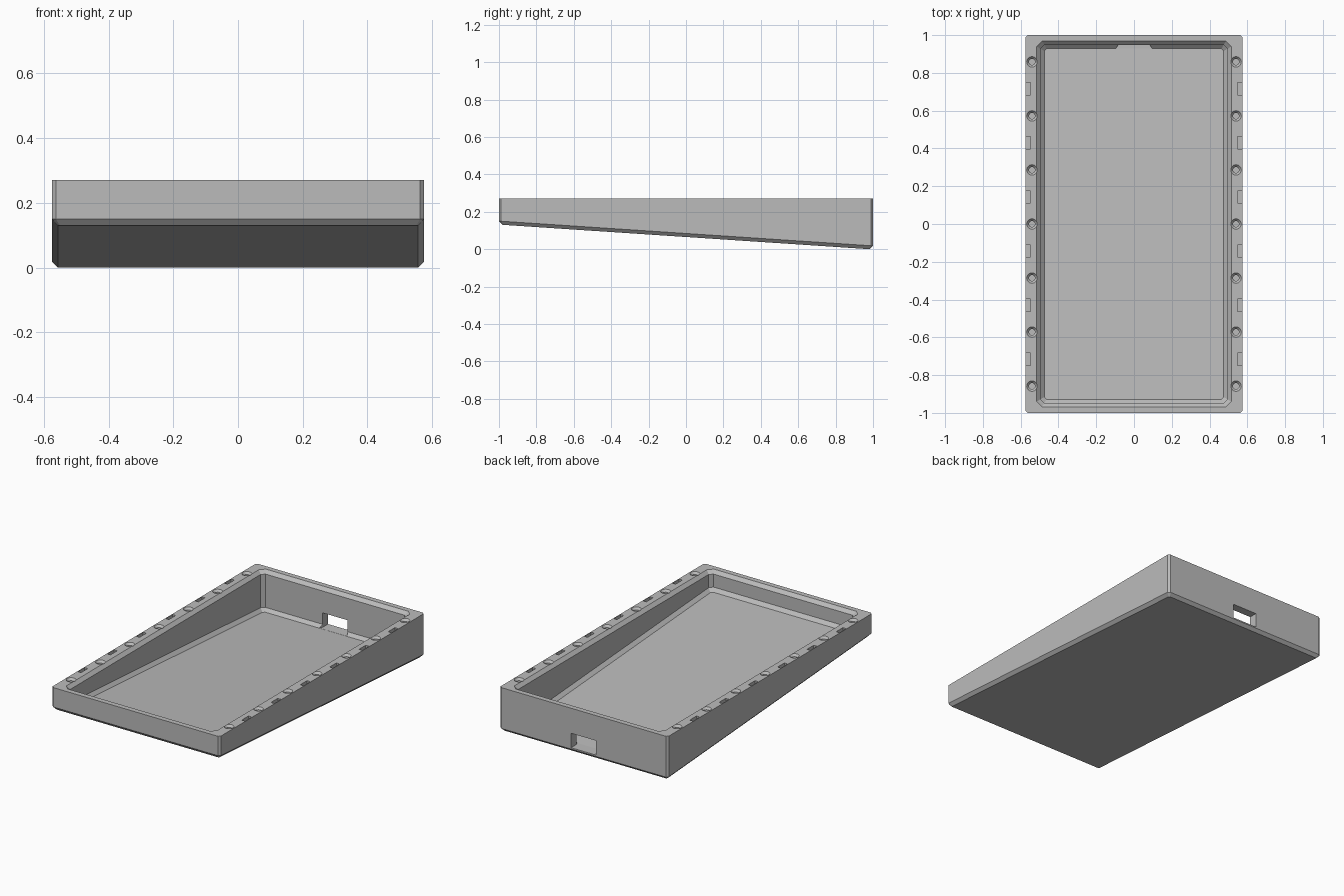
import bpy, bmesh, math

if "Cube" in bpy.data.objects:
    bpy.data.objects.remove(bpy.data.objects["Cube"])

TOP = 0.27
SLOPE = 0.0663


def sloped(offset):
    """Height rule for a plane parallel to the slanted underside."""
    return lambda y: 0.065 - SLOPE * y + offset


def flat(z):
    return lambda y: z


def plate_ring(hx, hy, cut, height):
    """Rectangle with clipped corners, laid on a height rule."""
    quarter = [(hx, hy - cut), (hx - cut, hy)]
    pts = []
    for sx, sy in ((1, 1), (-1, 1), (-1, -1), (1, -1)):
        corner = [(x * sx, y * sy) for x, y in quarter]
        pts += corner if sx * sy > 0 else corner[::-1]
    return [(x, y, height(y)) for x, y in pts]


def circle_ring(cx, cy, r, z, sides=24):
    turn = 2 * math.pi / sides
    return [(cx + r * math.cos(i * turn), cy + r * math.sin(i * turn), z)
            for i in range(sides)]


def loft(bm, rings):
    """Skin a stack of rings and cap both ends."""
    loops = [[bm.verts.new(p) for p in ring] for ring in rings]
    n = len(loops[0])
    for a, b in zip(loops, loops[1:]):
        for i in range(n):
            j = (i + 1) % n
            bm.faces.new((a[i], a[j], b[j], b[i]))
    bm.faces.new(loops[0][::-1])
    bm.faces.new(loops[-1])


def make_object(name, stacks):
    bm = bmesh.new()
    for rings in stacks:
        loft(bm, rings)
    bmesh.ops.recalc_face_normals(bm, faces=bm.faces)
    mesh = bpy.data.meshes.new(name)
    bm.to_mesh(mesh)
    bm.free()
    obj = bpy.data.objects.new(name, mesh)
    bpy.context.collection.objects.link(obj)
    return obj


def cut(target, cutter):
    cutter.hide_render = True
    mod = target.modifiers.new(cutter.name, 'BOOLEAN')
    mod.operation = 'DIFFERENCE'
    mod.solver = 'EXACT'
    mod.object = cutter
    bpy.context.view_layer.objects.active = target
    bpy.ops.object.modifier_apply(modifier=mod.name)
    bpy.data.objects.remove(cutter)


# Grey plastic
grey = bpy.data.materials.new("grey_plastic")
grey.use_nodes = True
colour = (0.5, 0.5, 0.5, 1)
grey.diffuse_color = colour
grey.node_tree.nodes["Principled BSDF"].inputs["Base Color"].default_value = colour

# Wedge-shaped outer body with a bevelled underside
tray = make_object("tray_case", [[
    plate_ring(0.557, 0.982, 0.006, sloped(0)),
    plate_ring(0.575, 1.0, 0.012, sloped(0.019)),
    plate_ring(0.575, 1.0, 0.012, flat(TOP)),
]])
tray.data.materials.append(grey)

# Hollow with bevelled floor edge and bevelled rim
cut(tray, make_object("cavity", [[
    plate_ring(0.475, 0.928, 0.012, sloped(0.022)),
    plate_ring(0.495, 0.948, 0.02, sloped(0.042)),
    plate_ring(0.495, 0.948, 0.02, flat(TOP - 0.02)),
    plate_ring(0.525, 0.978, 0.032, flat(TOP + 0.01)),
]]))

# Countersunk screw holes along both long rims
PITCH = 0.286
holes = []
for side in (-1, 1):
    for i in range(-3, 4):
        profile = ((0.016, -0.07), (0.016, -0.013), (0.028, 0), (0.037, 0.01))
        holes.append([circle_ring(side * 0.54, i * PITCH, r, TOP + dz)
                      for r, dz in profile])
cut(tray, make_object("screw_holes", holes))

# Clip slots between the holes
slots = []
for side in (-1, 1):
    for i in range(-3, 3):
        y = (i + 0.5) * PITCH
        slots.append([[(side * x, y + dy, z) for x, dy in
                       ((0.549, -0.033), (0.571, -0.033), (0.571, 0.033), (0.549, 0.033))]
                      for z in (TOP - 0.03, TOP + 0.02)])
cut(tray, make_object("clip_slots", slots))

# Port opening through the back wall, flared on the inside
port = [(0.097, 0.925), (0.085, 0.948), (0.085, 1.05)]
outline = port + [(-x, y) for x, y in reversed(port)]
cut(tray, make_object("port_opening", [
    [[(x, y, z) for x, y in outline] for z in (0.026, 0.115)]]))
